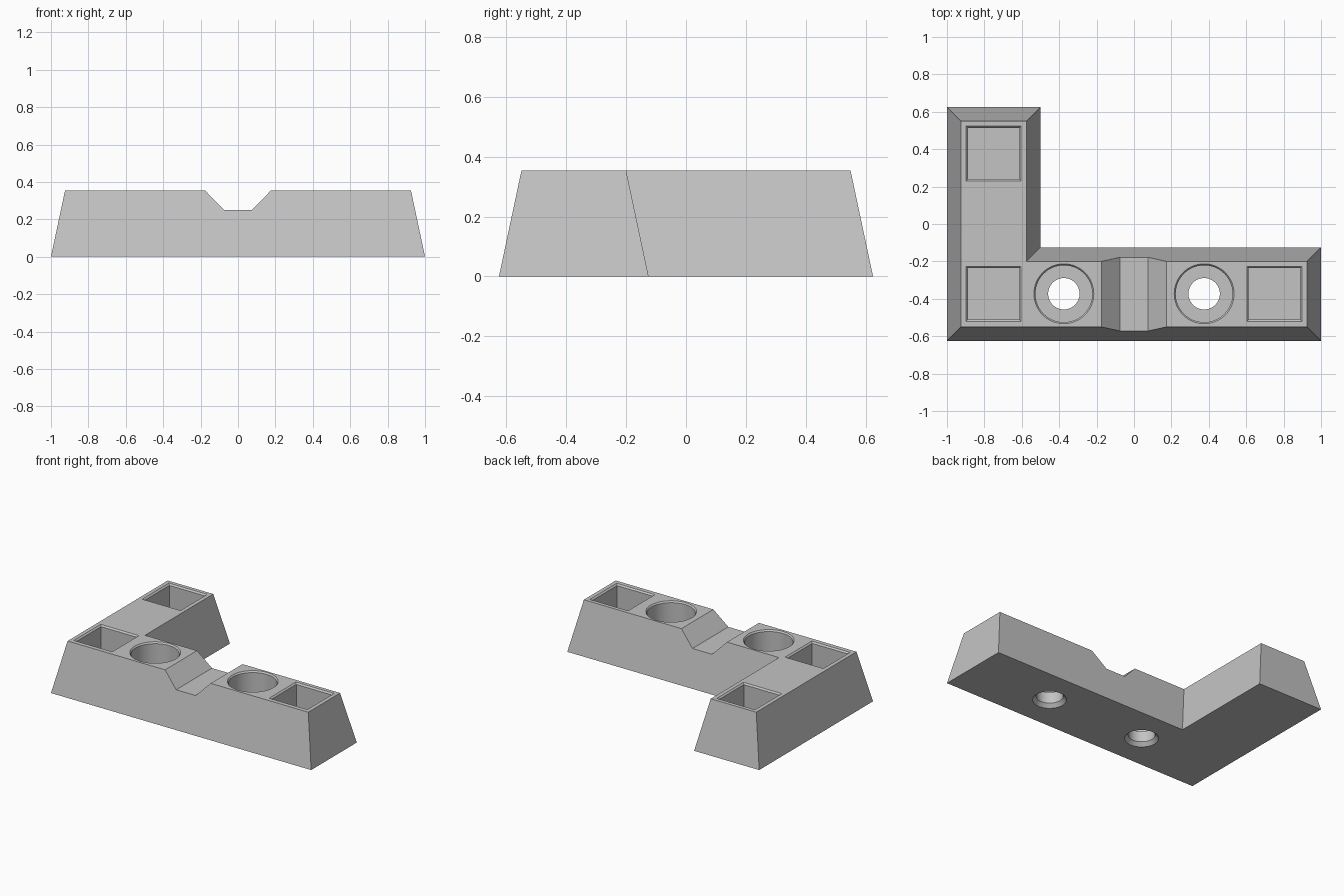
import bpy
import bmesh
from math import cos, sin, tau

if "Cube" in bpy.data.objects:
    bpy.data.objects.remove(bpy.data.objects["Cube"], do_unlink=True)

HEIGHT = 0.353
FLOOR = 0.1      # bottom of pockets and bores
LIP = 0.01       # small chamfer at the rims
ROW_Y = -0.373

grey = bpy.data.materials.new("plain grey")
grey.use_nodes = True
colour = (0.55, 0.55, 0.55, 1)
grey.diffuse_color = colour
grey.node_tree.nodes["Principled BSDF"].inputs["Base Color"].default_value = colour


def loft(name, rings):
    """Solid skinned through rings of points with equal counts."""
    bm = bmesh.new()
    rows = [[bm.verts.new(p) for p in ring] for ring in rings]
    n = len(rows[0])
    for a, b in zip(rows, rows[1:]):
        for i in range(n):
            j = (i + 1) % n
            bm.faces.new((a[i], a[j], b[j], b[i]))
    bm.faces.new(rows[0][::-1])
    bm.faces.new(rows[-1])
    bmesh.ops.recalc_face_normals(bm, faces=bm.faces)
    mesh = bpy.data.meshes.new(name)
    bm.to_mesh(mesh)
    bm.free()
    mesh.materials.append(grey)
    obj = bpy.data.objects.new(name, mesh)
    bpy.context.collection.objects.link(obj)
    return obj


def l_ring(inset, z):
    lo, hi, d = -0.625, 0.625, inset
    return [(-1 + d, lo + d, z), (1 - d, lo + d, z), (1 - d, -0.125 - d, z),
            (-0.5 - d, -0.125 - d, z), (-0.5 - d, hi - d, z), (-1 + d, hi - d, z)]


def square(x, y, half, z):
    return [(x + sx * half, y + sy * half, z)
            for sx, sy in ((-1, -1), (1, -1), (1, 1), (-1, 1))]


def circle(x, y, r, z, n=64):
    return [(x + r * cos(tau * i / n), y + r * sin(tau * i / n), z) for i in range(n)]


# Tapered L-shaped body
body = loft("corner_block", [l_ring(0, 0), l_ring(0.075, HEIGHT)])

# V notch with a flat bottom, running across the long bar
notch = [(-0.272, 0.453), (-0.075, 0.25), (0.075, 0.25), (0.272, 0.453)]
cutters = [loft("notch_cutter", [[(x, y, z) for x, z in notch] for y in (-0.7, -0.05)])]

# Square pockets with chamfered rims
for x, y in ((-0.75, 0.377), (-0.75, ROW_Y), (0.75, ROW_Y)):
    profile = [(0.137, FLOOR), (0.137, HEIGHT - LIP), (0.147, HEIGHT), (0.147, HEIGHT + 0.1)]
    cutters.append(loft("pocket_cutter", [square(x, y, h, z) for h, z in profile]))

# Counterbored through holes, chamfered top and bottom
for x in (-0.375, 0.375):
    profile = [(0.106, -0.1), (0.106, 0), (0.084, 0.025), (0.084, FLOOR), (0.152, FLOOR),
               (0.152, HEIGHT - LIP), (0.16, HEIGHT), (0.16, HEIGHT + 0.1)]
    cutters.append(loft("bore_cutter", [circle(x, ROW_Y, r, z) for r, z in profile]))

# Cut everything out of the body
bpy.ops.object.select_all(action='DESELECT')
body.select_set(True)
bpy.context.view_layer.objects.active = body
for cutter in cutters:
    cutter.hide_render = True
    mod = body.modifiers.new("cut", 'BOOLEAN')
    mod.operation = 'DIFFERENCE'
    mod.solver = 'EXACT'
    mod.object = cutter
    bpy.ops.object.modifier_apply(modifier=mod.name)
    bpy.data.objects.remove(cutter, do_unlink=True)

bpy.ops.object.shade_smooth_by_angle(angle=0.4)
